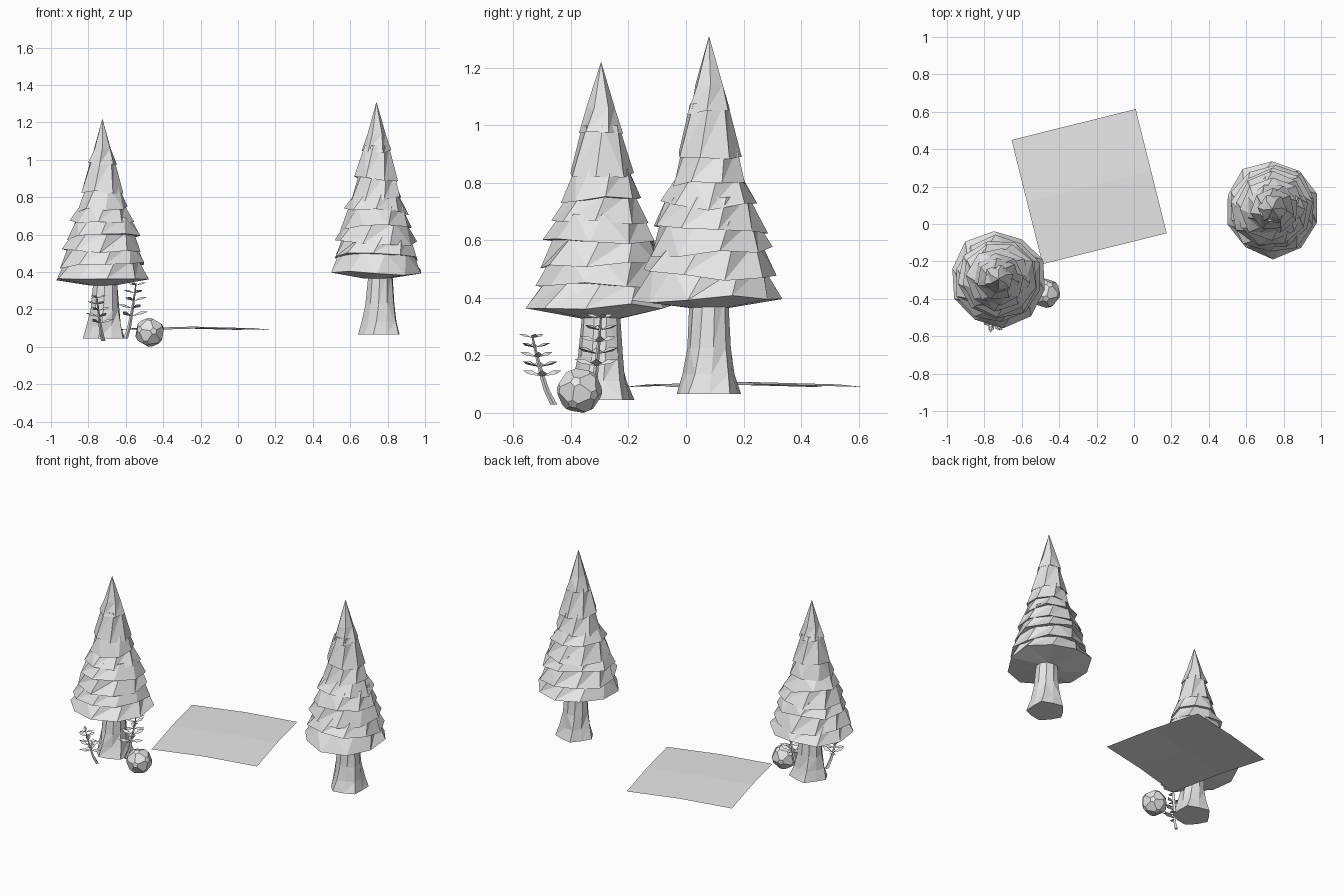
import bpy, bmesh, math, random
from math import sin, cos, pi, radians
from mathutils import Vector, Matrix

random.seed(7)
cube = bpy.data.objects.get("Cube")
if cube:
    bpy.data.objects.remove(cube)

grey = bpy.data.materials.new("plain_grey")
grey.use_nodes = True
grey.diffuse_color = (0.8, 0.8, 0.8, 1)
grey.node_tree.nodes["Principled BSDF"].inputs["Base Color"].default_value = (0.8, 0.8, 0.8, 1)


def finish(name, bm, location=(0, 0, 0), normals=True):
    if normals:
        bmesh.ops.recalc_face_normals(bm, faces=bm.faces)
    mesh = bpy.data.meshes.new(name)
    bm.to_mesh(mesh)
    bm.free()
    mesh.materials.append(grey)
    ob = bpy.data.objects.new(name, mesh)
    ob.location = location
    bpy.context.collection.objects.link(ob)
    return ob


def bridge(bm, low, high):
    # Triangles with alternating diagonals between two rings
    n = len(low)
    for i in range(n):
        j = (i + 1) % n
        a, b, c, d = low[i], low[j], high[j], high[i]
        if random.random() < 0.6:
            bm.faces.new((a, b, c))
            bm.faces.new((a, c, d))
        else:
            bm.faces.new((a, b, d))
            bm.faces.new((b, c, d))


def ragged_ring(bm, n, radius, z, turn, wobble=0.0, lift=0.0, tilt=0.0):
    ring = []
    for i in range(n):
        a = turn + 2 * pi * i / n
        r = radius * (1 + random.uniform(-wobble, wobble))
        h = z + random.uniform(-lift, lift) + tilt * r * cos(a - 2 * turn)
        ring.append(bm.verts.new((r * cos(a), r * sin(a), h)))
    return ring


# Foliage tiers: rim radius, rim height, number of sides
TIERS = [(0.258, 0.335, 10), (0.235, 0.415, 10), (0.217, 0.50, 9), (0.20, 0.575, 9),
         (0.172, 0.66, 8), (0.138, 0.73, 8), (0.116, 0.83, 7), (0.08, 0.985, 6)]
TIP = 1.245
TRUNK = [(0.122, 0.0), (0.098, 0.07), (0.078, 0.16), (0.066, 0.34)]


def tree(side, location, stretch, trunk_shift):
    # Flared trunk with root ridges
    bm = bmesh.new()
    rings = []
    for k, (r, z) in enumerate(TRUNK):
        ring = ragged_ring(bm, 10, r, z * stretch, 0.1 * k, 0.04)
        if k < 2:
            for v in ring[::2]:
                v.co.x *= 0.86
                v.co.y *= 0.86
        rings.append(ring)
    for low, high in zip(rings, rings[1:]):
        bridge(bm, low, high)
    bm.faces.new(rings[0][::-1])
    bm.faces.new(rings[-1])
    x, y, z = location
    finish(side + "_trunk", bm, (x + trunk_shift, y, z))

    # Overlapping ragged skirts, the last one ending in a point
    bm = bmesh.new()
    for k, (r, z, n) in enumerate(TIERS):
        turn = 1.9 * k + random.uniform(0, 1)
        tilt = 0.06 if k else 0.03
        inner = (0.07, z - 0.035) if k == 0 else (r * 0.7, z + 0.012)
        under = ragged_ring(bm, n, inner[0], inner[1] * stretch, turn)
        rim = ragged_ring(bm, n, r, z * stretch, turn, 0.045, 0.012, tilt)
        bridge(bm, under, rim)
        if k + 1 < len(TIERS):
            nr, nz, _ = TIERS[k + 1]
            top = ragged_ring(bm, n, nr * 0.84, (nz + 0.025) * stretch, turn + 0.25, 0.03)
            bridge(bm, rim, top)
            bm.faces.new(top)
        else:
            mid = ragged_ring(bm, n, r * 0.62, (z + 0.09) * stretch, turn + 0.2, 0.06)
            bridge(bm, rim, mid)
            tip = bm.verts.new((0, 0, TIP * stretch))
            for i in range(n):
                bm.faces.new((mid[i], mid[(i + 1) % n], tip))
        bm.faces.new(under[::-1])
    finish(side + "_foliage", bm, location)


tree("left_tree", (0.74, 0.08, 0.065), 1.0, 0.02)
tree("right_tree", (-0.725, -0.295, 0.045), 0.944, 0.015)


def plant(side, base, lean, height, leaf):
    bm = bmesh.new()
    lean = Vector(lean)

    def stem(t):
        return Vector((lean.x * t ** 0.7, lean.y * t ** 0.7, height * t))

    # Tapered bent stem
    rings = []
    for k in range(6):
        t = k / 5
        r = 0.012 * (1 - 0.75 * t)
        rings.append([bm.verts.new(stem(t) + Vector((r * cos(a * pi / 2), r * sin(a * pi / 2), 0)))
                      for a in range(4)])
    for low, high in zip(rings, rings[1:]):
        bridge(bm, low, high)
    bm.faces.new(rings[0][::-1])
    bm.faces.new(rings[-1])

    # Folded pointed leaves in tiers round the stem
    for k in range(5):
        t = 0.4 + 0.14 * k
        size = leaf * (1 - 0.09 * k)
        for i in range(3):
            a = k * 1.1 + i * 2 * pi / 3
            out = Vector((cos(a), sin(a), 0))
            across = Vector((-sin(a), cos(a), 0))
            up = Vector((0, 0, 1))
            root = stem(t)
            spots = [root, root + out * size * 0.6 + across * size * 0.24 + up * size * 0.12,
                     root + out * size + up * size * 0.28,
                     root + out * size * 0.6 - across * size * 0.24 + up * size * 0.12,
                     root + out * size * 0.55 + up * size * 0.28]
            p, l, q, r, m = [bm.verts.new(s) for s in spots]
            for face in ((p, m, l), (l, m, q), (q, m, r), (r, m, p)):
                bm.faces.new(face)
            bm.faces.new((p, l, q, r))
    finish(side, bm, base)


plant("front_plant", (-0.72, -0.46, 0.03), (-0.035, -0.075), 0.24, 0.078)
plant("side_plant", (-0.60, -0.33, 0.045), (0.055, 0.035), 0.295, 0.088)

# Faceted boulder
bm = bmesh.new()
bmesh.ops.create_icosphere(bm, subdivisions=1, radius=0.088)
bmesh.ops.bevel(bm, geom=bm.verts[:], offset=0.022, segments=1, affect='VERTICES')
bmesh.ops.rotate(bm, verts=bm.verts, matrix=Matrix.Rotation(0.4, 3, 'X'))
low = min(v.co.z for v in bm.verts)
finish("boulder", bm, (-0.472, -0.37, -low))

# Thin, gently domed ground sheet
bm = bmesh.new()
bmesh.ops.create_grid(bm, x_segments=2, y_segments=2, size=0.342)
for v in bm.verts:
    v.co.z = 0.108 - 0.009 * ((abs(v.co.x) > 0.1) + (abs(v.co.y) > 0.1))
bmesh.ops.triangulate(bm, faces=bm.faces)
bmesh.ops.rotate(bm, verts=bm.verts, matrix=Matrix.Rotation(radians(14), 3, 'Z'))
finish("ground_sheet", bm, (-0.24, 0.2, 0), normals=False)
